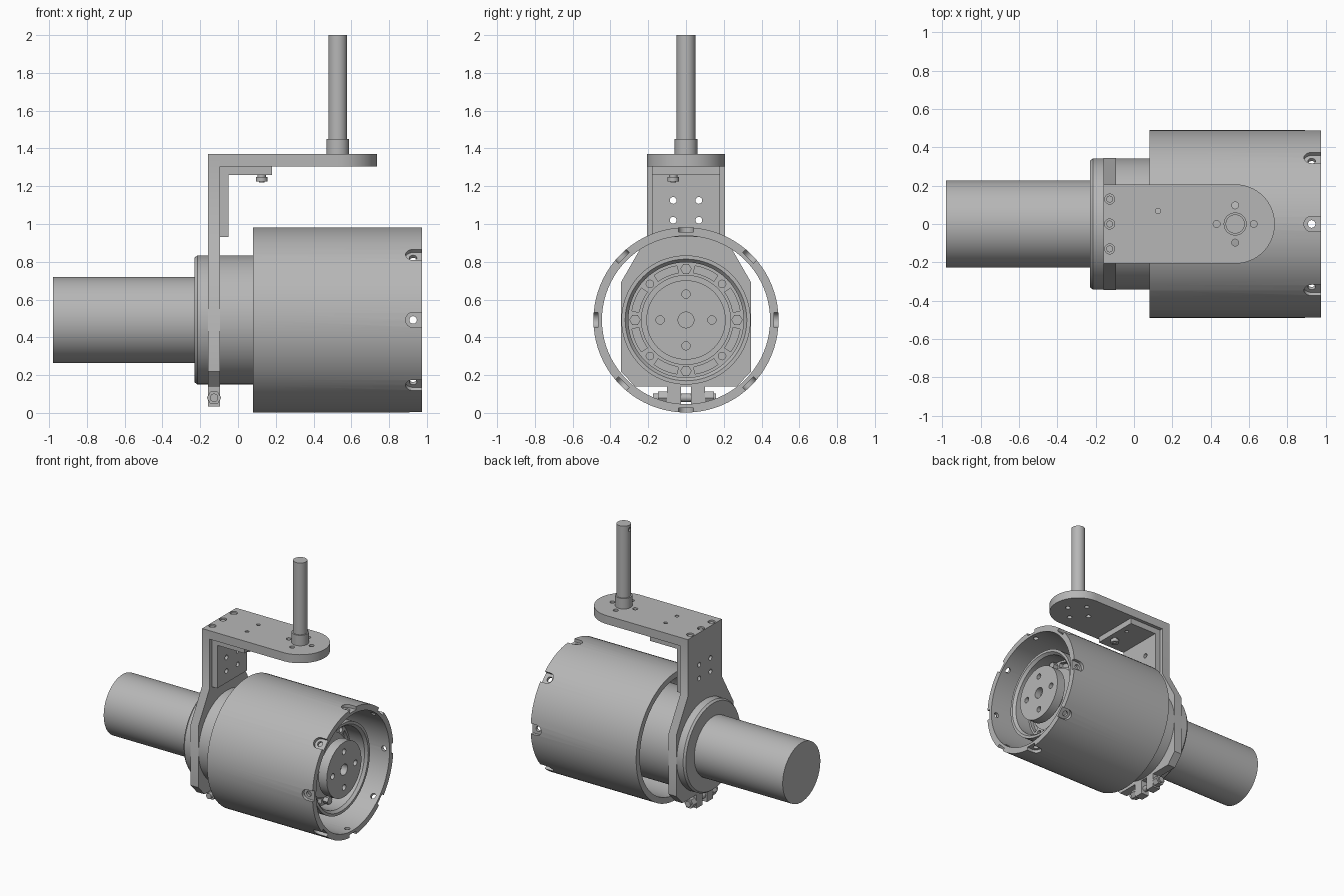
import bpy, bmesh, math
from mathutils import Matrix, Vector

cube = bpy.data.objects.get("Cube")
if cube:
    bpy.data.objects.remove(cube, do_unlink=True)

grey = bpy.data.materials.new("machined grey")
grey.use_nodes = True
colour = (0.47, 0.47, 0.47, 1)
grey.diffuse_color = colour
grey.node_tree.nodes["Principled BSDF"].inputs["Base Color"].default_value = colour

AXIS = 0.492          # height of the motor centre line
TAU = math.tau
CENTRE = Matrix.Translation((0, 0, AXIS))


def finish(bm, name, matrix=None):
    bmesh.ops.remove_doubles(bm, verts=bm.verts, dist=1e-5)
    bmesh.ops.recalc_face_normals(bm, faces=bm.faces)
    if matrix:
        bm.transform(matrix)
    mesh = bpy.data.meshes.new(name)
    bm.to_mesh(mesh)
    bm.free()
    mesh.materials.append(grey)
    obj = bpy.data.objects.new(name, mesh)
    bpy.context.collection.objects.link(obj)
    return obj


def prism(name, points, axis, lo, hi, matrix=None):
    """Extrude a flat outline along the given axis."""
    place = {"x": lambda a, b: (lo, a, b),
             "y": lambda a, b: (a, lo, b),
             "z": lambda a, b: (a, b, lo)}[axis]
    bm = bmesh.new()
    face = bm.faces.new([bm.verts.new(place(a, b)) for a, b in points])
    out = bmesh.ops.extrude_face_region(bm, geom=[face])
    move = Vector([(hi - lo) * (axis == k) for k in "xyz"])
    moved = [v for v in out["geom"] if isinstance(v, bmesh.types.BMVert)]
    bmesh.ops.translate(bm, vec=move, verts=moved)
    return finish(bm, name, matrix)


def arc(a, b, r, start=0, end=TAU, n=24):
    return [(a + r * math.cos(start + (end - start) * i / n),
             b + r * math.sin(start + (end - start) * i / n)) for i in range(n + 1)]


def cylinder(name, a, b, r, axis, lo, hi, n=24, matrix=None):
    return prism(name, arc(a, b, r, n=n)[:-1], axis, lo, hi, matrix)


def box(name, x, y, z):
    return prism(name, [(x[0], y[0]), (x[1], y[0]), (x[1], y[1]), (x[0], y[1])], "z", *z)


def lathe(name, profile, closed=False):
    """Spin (x, radius) points about the motor centre line."""
    bm = bmesh.new()
    verts = [bm.verts.new((x, 0, r)) for x, r in profile]
    edges = [bm.edges.new(pair) for pair in zip(verts, verts[1:])]
    if closed:
        edges.append(bm.edges.new((verts[-1], verts[0])))
    bmesh.ops.spin(bm, geom=verts + edges, axis=(1, 0, 0), cent=(0, 0, 0),
                   angle=TAU, steps=80)
    return finish(bm, name, CENTRE)


def cut(obj, cutters):
    """Subtract the cutters from a part and discard them."""
    for cutter in cutters:
        cutter.hide_render = True
        mod = obj.modifiers.new("cut", "BOOLEAN")
        mod.operation, mod.solver, mod.object = "DIFFERENCE", "EXACT", cutter
        bpy.context.view_layer.objects.active = obj
        bpy.ops.object.modifier_apply(modifier=mod.name)
        bpy.data.objects.remove(cutter, do_unlink=True)


# Motor and cup-shaped gearbox housing
lathe("motor", [(-0.98, 0), (-0.98, 0.228), (-0.2, 0.228), (-0.2, 0)])
gearbox = lathe("gearbox", [(-0.23, 0), (-0.23, 0.33), (-0.215, 0.342), (0.88, 0.342),
                            (0.88, 0.322), (0.86, 0.305), (0.74, 0.305), (0.74, 0.238),
                            (0.76, 0.238), (0.76, 0)])

# Curved slots, bolts and bolt holes in the gearbox floor
cutters = []
for i in range(8):
    mid = TAU * (i + 0.5) / 8
    outline = arc(0, 0, 0.29, mid - 0.23, mid + 0.23, 8) + arc(0, 0, 0.252, mid + 0.23, mid - 0.23, 8)
    cutters.append(prism("slot_cutter", outline, "x", 0.71, 0.8, CENTRE))
    y, z = 0.27 * math.cos(TAU * i / 8), 0.27 * math.sin(TAU * i / 8)
    if i % 2:
        cutters.append(cylinder("hole_cutter", y, z, 0.02, "x", 0.71, 0.8, 16, CENTRE))
    else:
        cylinder("gearbox_bolt", y, z, 0.03, "x", 0.735, 0.78, 6, CENTRE)
cut(gearbox, cutters)

# Output hub and flange
cylinder("output_hub", 0, 0, 0.11, "x", 0.75, 0.84, 48, CENTRE)
flange = cylinder("output_flange", 0, 0, 0.21, "x", 0.83, 0.9, 64, CENTRE)
cutters = [cylinder("hole_cutter", 0, 0, 0.042, "x", 0.85, 1, 24, CENTRE)]
for i in range(4):
    a = TAU * i / 4
    cutters.append(cylinder("hole_cutter", 0.137 * math.cos(a), 0.137 * math.sin(a),
                            0.022, "x", 0.8, 1, 16, CENTRE))
cut(flange, cutters)

# Outer tube with eight open-ended screw recesses
tube = lathe("outer_tube", [(0.08, 0.445), (0.08, 0.49), (0.975, 0.49), (0.975, 0.445)], True)
cutters = []
for i in range(8):
    turn = CENTRE @ Matrix.Rotation(TAU * i / 8, 4, "X")
    outline = [(1.02, 0.04)] + arc(0.927, 0, 0.04, TAU / 4, TAU * 3 / 4, 12) + [(1.02, -0.04)]
    cutters.append(prism("recess_cutter", outline, "z", 0.465, 0.6, turn))
    cutters.append(cylinder("hole_cutter", 0.927, 0, 0.02, "z", 0.4, 0.6, 16, turn))
cut(tube, cutters)

# Clamp plate with its upright arm
half = [(0.027, 0.14), (0.27, 0.14), (0.345, 0.22), (0.345, 0.69), (0.207, 0.93), (0.207, 1.37)]
clamp = prism("clamp_plate", half + [(-y, z) for y, z in reversed(half)], "x", -0.16, -0.095)
for side, name in ((1, "left"), (-1, "right")):
    ys = sorted((side * 0.027, side * 0.1))
    box(name + "_clamp_tab", (-0.16, -0.095), ys, (0.035, 0.18))
    ys = sorted((side * 0.1, side * 0.148))
    cylinder(name + "_clamp_nut", -0.127, 0.08, 0.038, "y", *ys, n=6)
cylinder("clamp_bolt", -0.127, 0.08, 0.022, "y", -0.175, 0.16)

# Top arm with rounded end, and angle brace in the corner
arm = prism("top_arm", [(-0.095, 0.207), (-0.095, -0.207)]
            + arc(0.528, 0, 0.207, -TAU / 4, TAU / 4, 32), "z", 1.305, 1.37)
brace = prism("angle_brace", [(-0.095, 0.93), (-0.05, 0.93), (-0.05, 1.26), (0.18, 1.26),
                              (0.18, 1.305), (-0.095, 1.305)], "y", -0.18, 0.18)
for part in (clamp, brace):
    cut(part, [cylinder("hole_cutter", y, z, 0.018, "x", -0.3, 0.05, 16)
               for y in (-0.068, 0.068) for z in (1.02, 1.125)])
for part in (arm, brace):
    cut(part, [cylinder("hole_cutter", 0.125, y, 0.014, "z", 1.2, 1.5, 16)
               for y in (-0.068, 0.068)])
cut(arm, [cylinder("hole_cutter", 0.528 + dx, dy, 0.018, "z", 1.2, 1.5, 16)
          for dx, dy in ((0.097, 0), (-0.097, 0), (0, 0.097), (0, -0.097))])
cut(clamp, [cylinder("recess_cutter", -0.127, y, 0.026, "z", 1.345, 1.5)
            for y in (-0.13, 0, 0.13)])
for y in (-0.13, 0, 0.13):
    cylinder("arm_screw", -0.127, y, 0.018, "z", 1.3, 1.362, 16)
cylinder("brace_screw_shank", 0.125, -0.068, 0.0145, "z", 1.22, 1.365, 16)
cylinder("brace_screw_head", 0.125, -0.068, 0.03, "z", 1.225, 1.25)
cylinder("brace_screw_washer", 0.125, -0.068, 0.022, "z", 1.245, 1.265)

# Vertical shaft with base collar and small side dimple
shaft = cylinder("shaft", 0.528, 0, 0.05, "z", 1.34, 2, 40)
cut(shaft, [cylinder("dimple_cutter", 0, 1.965, 0.014, "x", 0.44, 0.49, 16)])
cylinder("shaft_collar", 0.528, 0, 0.06, "z", 1.36, 1.45, 40)

# Smooth round surfaces, keep machined edges crisp
bpy.ops.object.select_all(action="DESELECT")
for obj in bpy.context.scene.objects:
    if obj.type == "MESH":
        obj.select_set(True)
        bpy.context.view_layer.objects.active = obj
bpy.ops.object.shade_smooth_by_angle(angle=math.radians(30))
